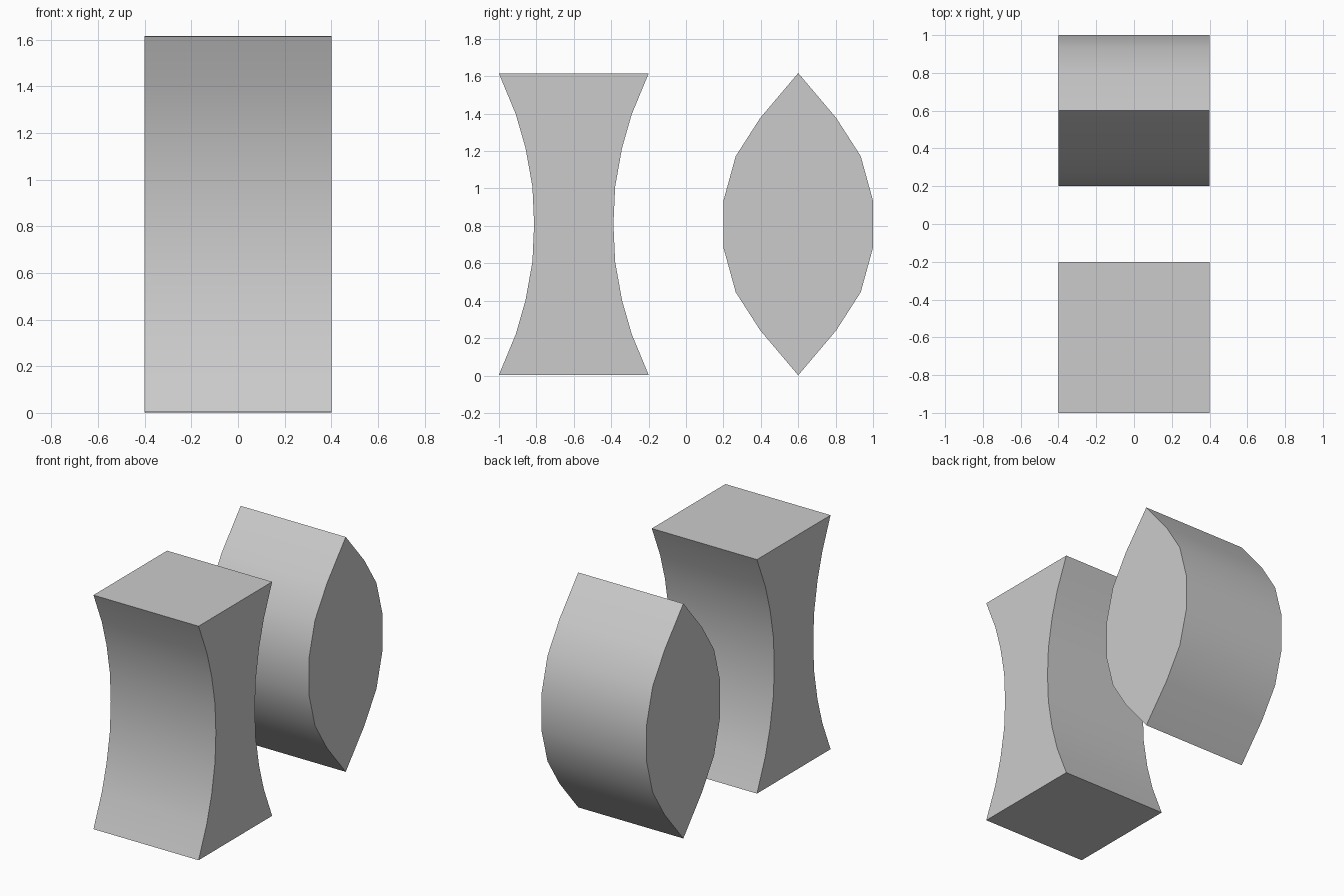
import bpy

if "Cube" in bpy.data.objects:
    bpy.data.objects.remove(bpy.data.objects["Cube"])

HALF_X = 0.4
MID_Z = 0.809


def extrude_profile(name, centre_y, half, has_tip):
    """half: (y offset, height above middle) from top down; mirrored in y and z."""
    right = half + [(y, -z) for y, z in reversed(half) if z > 0]
    left = [(-y, z) for y, z in reversed(right)]
    if has_tip:
        left = left[1:-1]  # tips are shared by both sides
    loop = [(centre_y + y, MID_Z + z) for y, z in right + left]
    n = len(loop)
    verts = [(x, y, z) for x in (-HALF_X, HALF_X) for y, z in loop]
    # loop runs clockwise seen from +x
    faces = [tuple(range(n)), tuple(reversed(range(n, 2 * n)))]
    faces += [(i, i + n, (i + 1) % n + n, (i + 1) % n) for i in range(n)]
    mesh = bpy.data.meshes.new(name)
    mesh.from_pydata(verts, [], faces)
    obj = bpy.data.objects.new(name, mesh)
    bpy.context.collection.objects.link(obj)
    # smooth curved sides, sharp ends and tips
    bpy.ops.object.select_all(action='DESELECT')
    obj.select_set(True)
    bpy.context.view_layer.objects.active = obj
    bpy.ops.object.mode_set(mode='EDIT')
    bpy.ops.mesh.select_all(action='SELECT')
    bpy.ops.mesh.normals_make_consistent(inside=False)
    bpy.ops.object.mode_set(mode='OBJECT')
    bpy.ops.object.shade_smooth_by_angle(angle=0.6)
    return obj


# Block with hollowed front and back
extrude_profile("concave_block", -0.6,
                [(0.4, 0.805), (0.31, 0.588), (0.258, 0.407),
                 (0.221, 0.2), (0.212, 0.0)], False)

# Lens-shaped block with bulging front and back
extrude_profile("convex_block", 0.6,
                [(0.0, 0.808), (0.203, 0.568), (0.334, 0.364), (0.4, 0.125)], True)
